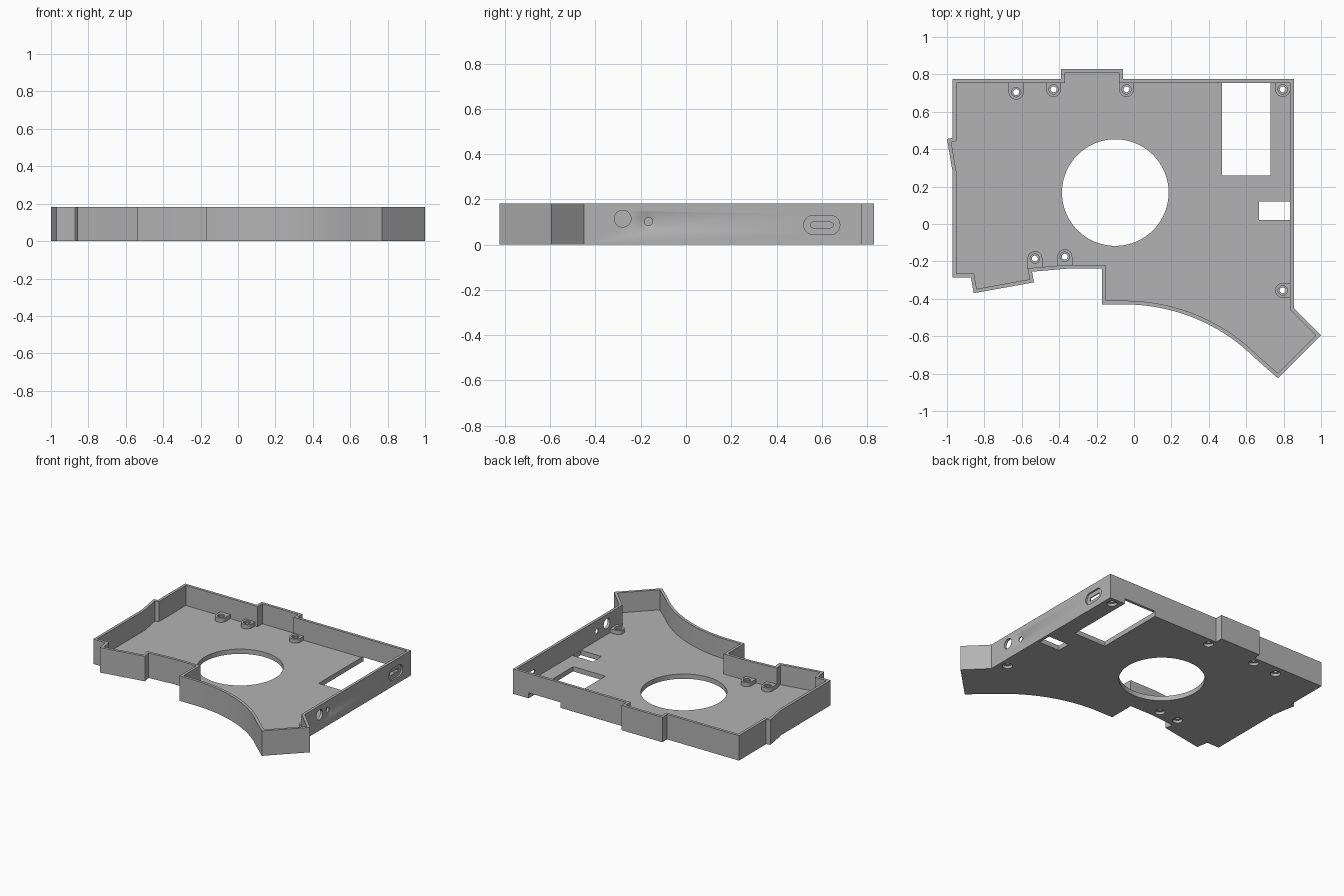
import bpy, bmesh, math
from mathutils import Vector, Matrix

if "Cube" in bpy.data.objects:
    bpy.data.objects.remove(bpy.data.objects["Cube"])

HEIGHT, FLOOR, WALL, BOSS_TOP = 0.182, 0.035, 0.02, 0.065

grey = bpy.data.materials.new("plain grey")
grey.use_nodes = True
GREY = (0.45, 0.45, 0.45, 1)
grey.diffuse_color = GREY
grey.node_tree.nodes["Principled BSDF"].inputs["Base Color"].default_value = GREY


def new_object(name, bm):
    bmesh.ops.recalc_face_normals(bm, faces=bm.faces)
    mesh = bpy.data.meshes.new(name)
    bm.to_mesh(mesh)
    bm.free()
    mesh.materials.append(grey)
    obj = bpy.data.objects.new(name, mesh)
    bpy.context.scene.collection.objects.link(obj)
    return obj


def prism(name, points, z0, z1):
    """Extrude a flat outline from z0 up to z1."""
    bm = bmesh.new()
    face = bm.faces.new([bm.verts.new((x, y, z0)) for x, y in points])
    out = bmesh.ops.extrude_face_region(bm, geom=[face])
    verts = [v for v in out["geom"] if isinstance(v, bmesh.types.BMVert)]
    bmesh.ops.translate(bm, verts=verts, vec=(0, 0, z1 - z0))
    return new_object(name, bm)


def cone(name, centre, r1, r2, depth, along_x=False, sides=32):
    bm = bmesh.new()
    turn = Matrix.Rotation(math.pi / 2 if along_x else 0, 4, "Y")
    bmesh.ops.create_cone(bm, cap_ends=True, segments=sides, radius1=r1, radius2=r2,
                          depth=depth, matrix=Matrix.Translation(centre) @ turn)
    return new_object(name, bm)


def box(name, x0, x1, y0, y1, z0, z1):
    return prism(name, [(x0, y0), (x1, y0), (x1, y1), (x0, y1)], z0, z1)


def slot(name, x0, x1, y, z, half_length, radius):
    """Rounded slot lying along y and cutting along x."""
    points = []
    for i in range(26):
        a = math.pi * (i if i < 13 else i - 1) / 12 - math.pi / 2
        shift = half_length - radius if i < 13 else radius - half_length
        points.append((shift + radius * math.cos(a), radius * math.sin(a)))
    obj = prism(name, points, 0, x1 - x0)
    axes = Matrix(((0, 0, 1, x0), (1, 0, 0, y), (0, 1, 0, z), (0, 0, 0, 1)))
    obj.data.transform(axes)
    return obj


def cut(obj, cutters):
    """Subtract the cutters and bake the result."""
    for cutter in cutters:
        cutter.hide_render = True
        mod = obj.modifiers.new("cut", "BOOLEAN")
        mod.operation, mod.solver, mod.object = "DIFFERENCE", "EXACT", cutter
    graph = bpy.context.evaluated_depsgraph_get()
    mesh = bpy.data.meshes.new_from_object(obj.evaluated_get(graph))
    obj.modifiers.clear()
    obj.data = mesh


def inset(points, distance):
    """Move every edge of a counter-clockwise outline inward."""
    result = []
    for i, point in enumerate(points):
        p = Vector(point)
        d1 = (p - Vector(points[i - 1])).normalized()
        d2 = (Vector(points[(i + 1) % len(points)]) - p).normalized()
        n1, n2 = Vector((-d1.y, d1.x)), Vector((-d2.y, d2.x))
        q = p + (n1 + n2) * distance / (1 + n1.dot(n2))
        result.append((q.x, q.y))
    return result


# Outline of the case, counter-clockwise, with the swept front curve
outline = [(-0.97, 0.775), (-0.97, 0.46), (-1.0, 0.455), (-0.97, 0.28), (-0.97, -0.285),
           (-0.872, -0.285), (-0.857, -0.37), (-0.535, -0.312), (-0.545, -0.255),
           (-0.35, -0.238), (-0.172, -0.238), (-0.172, -0.43)]
for i in range(25):
    a = math.radians(45) * i / 24
    outline.append((-0.05 + 0.99 * math.sin(a), -1.42 + 0.99 * math.cos(a)))
outline += [(0.77, -0.825), (1.0, -0.595), (0.855, -0.45), (0.855, 0.775),
            (-0.06, 0.775), (-0.06, 0.83), (-0.39, 0.83), (-0.39, 0.775)]

tray = prism("case_tray", outline, 0, HEIGHT)
cutters = [prism("cavity", inset(outline, WALL), FLOOR, HEIGHT + 0.1)]

# Floor openings: round, large rectangle running under the wall, small rectangle
cutters += [cone("round_opening", (-0.1, 0.168, 0), 0.285, 0.285, 0.2, sides=96),
            box("large_opening", 0.47, 0.73, 0.26, 0.755, -0.1, 0.1),
            box("wall_notch", 0.47, 0.73, 0.74, 0.9, -0.1, 0.04),
            box("small_opening", 0.667, 0.834, 0.022, 0.12, -0.1, 0.05)]

# Side openings: button hole, countersunk socket and recessed port
cutters += [cone("button_hole", (0.845, -0.28, 0.115), 0.037, 0.037, 0.1, True),
            cone("socket_hole", (0.845, -0.165, 0.102), 0.018, 0.018, 0.1, True),
            cone("socket_recess", (0.849, -0.165, 0.102), 0.02, 0.047, 0.014, True),
            slot("port_recess", 0.843, 0.9, 0.6, 0.087, 0.08, 0.043),
            slot("port_hole", 0.8, 0.9, 0.6, 0.087, 0.05, 0.013)]

# Screw standoffs: position and reach towards the neighbouring wall
standoffs = [(-0.63, 0.705, 0, 0.06), (-0.43, 0.72, 0, 0.045), (-0.04, 0.72, 0, 0.045),
             (0.795, 0.72, 0, 0.045), (0.795, -0.355, 0.05, 0),
             (-0.53, -0.185, 0, -0.055), (-0.37, -0.175, 0, -0.052)]
helpers = list(cutters)
parts = [tray]
for number, (x, y, dx, dy) in enumerate(standoffs, 1):
    heading = math.atan2(dy, dx)
    reach = math.hypot(dx, dy)
    local = [(0.04 * math.cos(a), 0.04 * math.sin(a))
             for a in (math.pi / 2 + math.pi * i / 16 for i in range(17))]
    local += [(reach, -0.04), (reach, 0.04)]
    turned = [Matrix.Rotation(heading, 2) @ Vector(p) for p in local]
    boss = prism(f"standoff_{number}", [(x + p.x, y + p.y) for p in turned],
                 FLOOR - 0.004, BOSS_TOP)
    holes = [cone("screw_hole", (x, y, 0.05), 0.016, 0.016, 0.2, sides=24),
             cone("insert_seat", (x, y, BOSS_TOP), 0.025, 0.025, 0.02, sides=24)]
    cut(boss, holes)
    cutters += [holes[0], cone("screw_recess", (x, y, 0), 0.034, 0.034, 0.04, sides=24)]
    helpers += holes + [cutters[-1]]
    parts.append(boss)

cut(tray, cutters)
for helper in helpers:
    bpy.data.objects.remove(helper)

# Smooth the curved surfaces and keep the corners crisp
bpy.ops.object.select_all(action="DESELECT")
for part in parts:
    part.select_set(True)
bpy.context.view_layer.objects.active = tray
bpy.ops.object.shade_smooth_by_angle(angle=math.radians(30))
